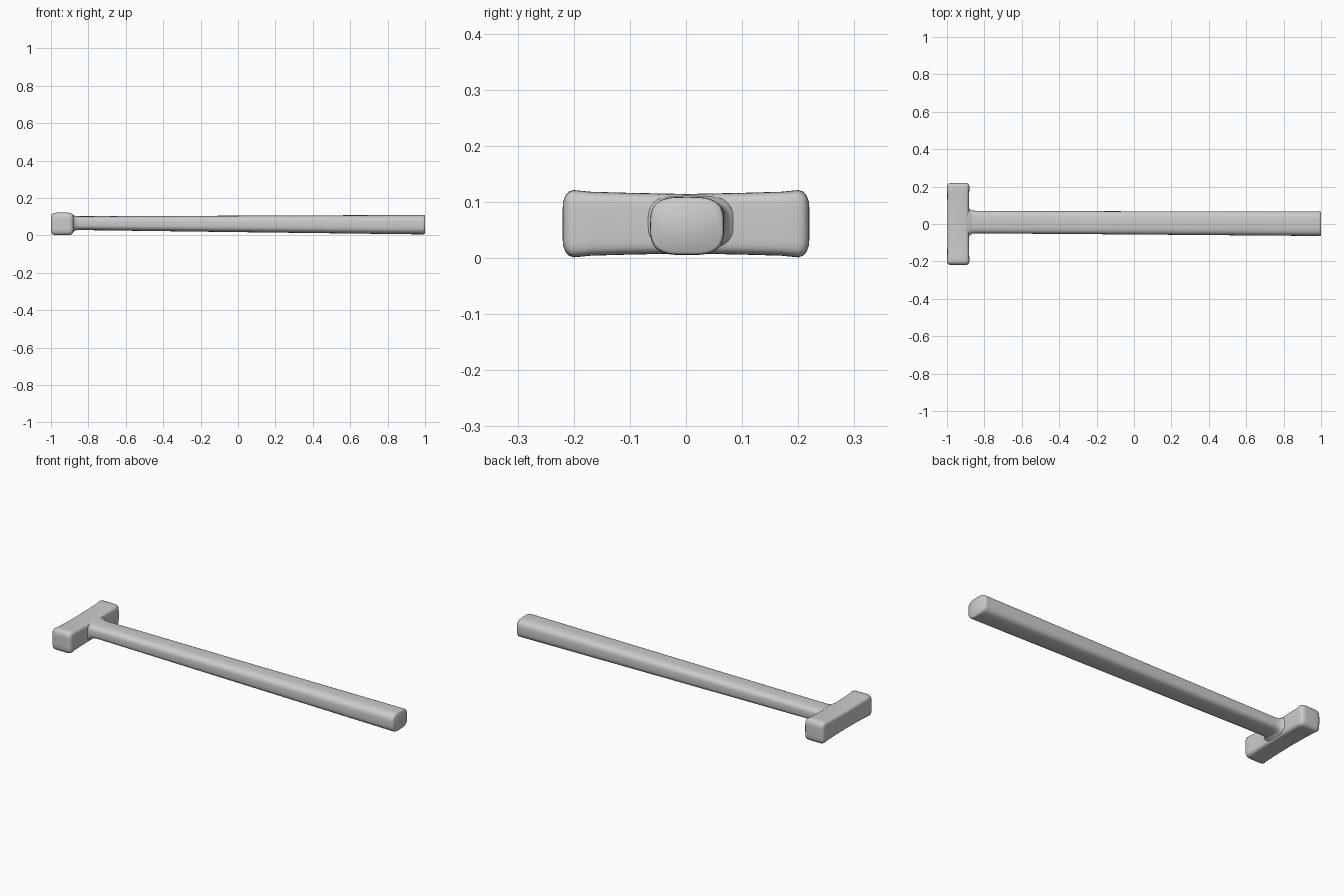
import bpy, bmesh, math
from mathutils import Vector

cube = bpy.data.objects.get("Cube")
if cube:
    bpy.data.objects.remove(cube, do_unlink=True)

grey = bpy.data.materials.new("plain grey")
grey.use_nodes = True
grey.diffuse_color = (0.6, 0.6, 0.6, 1)
grey.node_tree.nodes["Principled BSDF"].inputs["Base Color"].default_value = (0.6, 0.6, 0.6, 1)


def spow(v, p):
    return math.copysign(abs(v) ** p, v)


def loft(name, axis, sections, power, count=48):
    """Skin rounded-square rings: (position, centre u, centre z, half u, half z)."""
    bm = bmesh.new()
    rings = []
    for pos, cu, cz, hu, hz in sections:
        ring = []
        for i in range(count):
            a = 2 * math.pi * i / count
            u = cu + hu * spow(math.cos(a), 2 / power)
            z = cz + hz * spow(math.sin(a), 2 / power)
            ring.append(bm.verts.new(Vector((pos, u, z) if axis == "x" else (u, pos, z))))
        rings.append(ring)
    for a, b in zip(rings, rings[1:]):
        for i in range(count):
            j = (i + 1) % count
            bm.faces.new((a[i], a[j], b[j], b[i]))
    bm.faces.new(rings[0][::-1])
    bm.faces.new(rings[-1])
    bmesh.ops.recalc_face_normals(bm, faces=bm.faces)
    mesh = bpy.data.meshes.new(name)
    bm.to_mesh(mesh)
    bm.free()
    mesh.materials.append(grey)
    obj = bpy.data.objects.new(name, mesh)
    bpy.context.collection.objects.link(obj)
    bpy.ops.object.select_all(action="DESELECT")
    obj.select_set(True)
    bpy.context.view_layer.objects.active = obj
    bpy.ops.object.shade_smooth_by_angle(angle=math.radians(50))
    return obj


# Hammer head: slightly waisted in the middle, domed at both striking faces
half = [(0, 0.058, 0.053), (0.1, 0.058, 0.055), (0.17, 0.059, 0.057), (0.2, 0.06, 0.06),
        (0.209, 0.058, 0.057), (0.215, 0.053, 0.05), (0.219, 0.044, 0.039), (0.22, 0.03, 0.025)]
profile = [(-y, hx, hz) for y, hx, hz in half[:0:-1]] + half
loft("hammer_head", "y", [(y, -0.94, 0.061, hx, hz) for y, hx, hz in profile], 6)

# Handle: flared where it joins the head, widening towards a flat butt
loft("handle", "x", [
    (-0.94, 0.008, 0.063, 0.08, 0.048),
    (-0.885, 0.008, 0.063, 0.08, 0.048),
    (-0.877, 0.009, 0.064, 0.069, 0.042),
    (-0.865, 0.01, 0.065, 0.062, 0.038),
    (-0.84, 0.01, 0.065, 0.06, 0.037),
    (0, 0.006, 0.061, 0.062, 0.044),
    (0.985, 0.002, 0.057, 0.066, 0.052),
    (0.996, 0.002, 0.057, 0.065, 0.051),
    (1, 0.002, 0.057, 0.061, 0.047)], 3.2)
